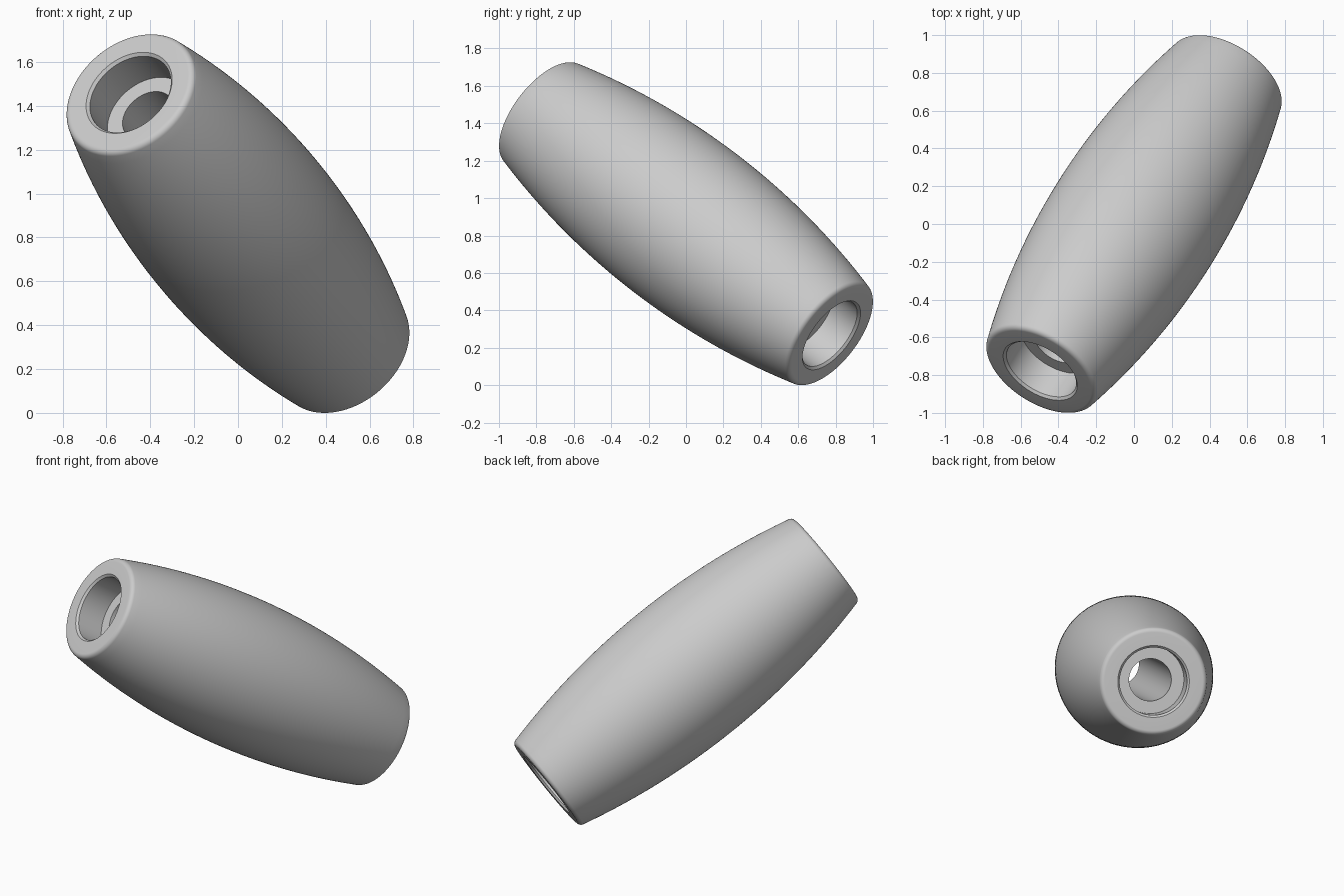
import bpy, bmesh, math
from mathutils import Vector, Matrix

if "Cube" in bpy.data.objects:
    bpy.data.objects.remove(bpy.data.objects["Cube"])

AXIS = Vector((-0.452, -0.708, 0.543)).normalized()   # tilt of the barrel
MID_R = 0.46                                          # radius at the middle
FILLET = 0.03                                         # rounded rim
FC_R, FC_T = 0.301, 1.069                             # fillet centre (radius, along axis)
END = FC_T + FILLET
SEGMENTS = 128

# Barrel side: circular arc tangent to the rim fillet
slope = math.radians(13.8)
t_end = FC_T + FILLET * math.sin(slope)
r_end = FC_R + FILLET * math.cos(slope)
sag = MID_R - r_end
arc_r = (t_end ** 2 + sag ** 2) / (2 * sag)
half = []
for i in range(25):
    t = t_end * i / 24
    half.append((MID_R - arc_r + math.sqrt(arc_r ** 2 - t * t), t))

# Rim fillet from the side to the flat end face
for i in range(1, 9):
    a = slope + (math.pi / 2 - slope) * i / 8
    half.append((FC_R + FILLET * math.cos(a), FC_T + FILLET * math.sin(a)))

# End face, small chamfer, counterbore, shoulder and through bore
half += [(0.220, END), (0.207, END - 0.013), (0.207, END - 0.19), (0.13, END - 0.19)]

# Mirror the half profile into one closed loop
profile = half + [(r, -t) for r, t in reversed(half[1:])]

# Revolve the profile
bm = bmesh.new()
rings = []
for k in range(SEGMENTS):
    a = 2 * math.pi * k / SEGMENTS
    rings.append([bm.verts.new((r * math.cos(a), r * math.sin(a), t)) for r, t in profile])
n = len(profile)
for k in range(SEGMENTS):
    p, q = rings[k], rings[(k + 1) % SEGMENTS]
    for j in range(n):
        m = (j + 1) % n
        bm.faces.new((p[j], q[j], q[m], p[m]))
bmesh.ops.recalc_face_normals(bm, faces=bm.faces)

# Tilt and stand on the ground
bm.transform(AXIS.to_track_quat('Z', 'Y').to_matrix().to_4x4())
low = min(v.co.z for v in bm.verts)
bm.transform(Matrix.Translation((0, 0, -low)))

mesh = bpy.data.meshes.new("barrel_sleeve")
bm.to_mesh(mesh)
bm.free()
obj = bpy.data.objects.new("barrel_sleeve", mesh)
bpy.context.collection.objects.link(obj)

mat = bpy.data.materials.new("light_grey")
mat.diffuse_color = (0.6, 0.6, 0.6, 1)
mat.use_nodes = True
mat.node_tree.nodes["Principled BSDF"].inputs["Base Color"].default_value = mat.diffuse_color
mesh.materials.append(mat)

bpy.context.view_layer.objects.active = obj
obj.select_set(True)
bpy.ops.object.shade_smooth_by_angle(angle=math.radians(30))
